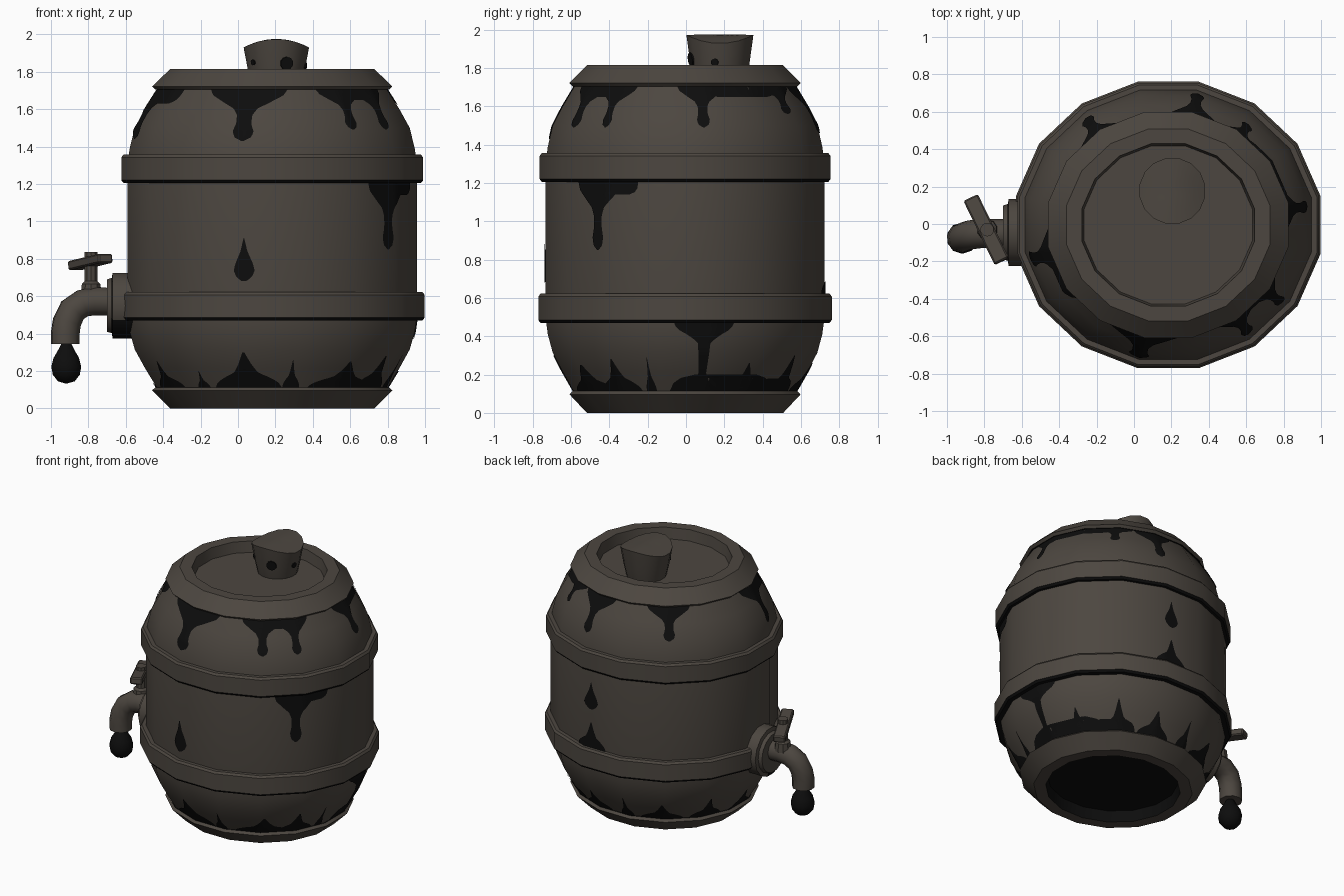
import bpy, bmesh, math
from mathutils import Vector, Matrix

if "Cube" in bpy.data.objects:
    bpy.data.objects.remove(bpy.data.objects["Cube"])

SIDES = 16
CX, CY, SQUASH = 0.183, -0.005, 0.94


def material(name, rgb):
    m = bpy.data.materials.new(name)
    m.diffuse_color = (*rgb, 1)
    m.use_nodes = True
    m.node_tree.nodes["Principled BSDF"].inputs["Base Color"].default_value = m.diffuse_color
    return m


WOOD = material("dark wood", (0.073, 0.062, 0.051))
TAR = material("black tar", (0.004, 0.004, 0.004))


def finish(name, bm, angle=32, recalc=True):
    if recalc:
        bmesh.ops.recalc_face_normals(bm, faces=bm.faces)
    me = bpy.data.meshes.new(name)
    bm.to_mesh(me)
    bm.free()
    ob = bpy.data.objects.new(name, me)
    bpy.context.collection.objects.link(ob)
    me.materials.append(WOOD)
    me.materials.append(TAR)
    bpy.ops.object.select_all(action='DESELECT')
    ob.select_set(True)
    bpy.context.view_layer.objects.active = ob
    bpy.ops.object.shade_smooth_by_angle(angle=math.radians(angle))
    return ob


def lathe(name, profile, dark=(), sides=SIDES, squash=SQUASH, matrix=None, angle=32, closed=False):
    """Turn (radius, z) points; radius is measured to the flats; dark lists black bands."""
    bm = bmesh.new()
    k = 1 / math.cos(math.pi / sides)
    rings = []
    for r, z in profile:
        if r == 0:
            rings.append([bm.verts.new((0, 0, z))] * sides)
            continue
        ring = []
        for i in range(sides):
            a = (i + 0.5) * math.tau / sides
            ring.append(bm.verts.new((r * k * math.cos(a), r * k * squash * math.sin(a), z)))
        rings.append(ring)
    if closed:
        rings.append(rings[0])
    for j in range(len(rings) - 1):
        lo, hi = rings[j], rings[j + 1]
        for i in range(sides):
            n = (i + 1) % sides
            f = bm.faces.new(list(dict.fromkeys((lo[i], lo[n], hi[n], hi[i]))))
            f.material_index = 1 if j in dark else 0
    bm.transform(matrix or Matrix.Translation((CX, CY, 0)))
    return finish(name, bm, angle)


# Barrel body
BODY = [(0.61, 0.10), (0.68, 0.215), (0.735, 0.315), (0.762, 0.41), (0.775, 0.50),
        (0.775, 1.30), (0.762, 1.39), (0.735, 1.50), (0.68, 1.60), (0.61, 1.71)]
lathe("barrel_body", BODY)

# Hoops with black undersides
for label, z, r in (("upper", 1.205, 0.807), ("lower", 0.47, 0.815)):
    lathe(label + "_hoop", [(0.76, z), (r - 0.012, z), (r, z + 0.015), (r, z + 0.137),
                            (r - 0.012, z + 0.152), (0.76, z + 0.152)], dark=(0, 1), closed=True)

# End caps with recessed heads
lathe("top_cap", [(0.58, 1.705), (0.625, 1.705), (0.642, 1.722), (0.545, 1.815), (0.462, 1.815),
                  (0.45, 1.735), (0, 1.735)], dark=(0,))
lathe("bottom_cap", [(0.58, 0.113), (0.625, 0.113), (0.642, 0.097), (0.545, 0), (0.462, 0),
                     (0.45, 0.08), (0, 0.08)], dark=(0, 4, 5))

# Bung with a top curved across its width
bung_at = Vector((0.205, 0.177, 0))
bung = lathe("bung", [(0.135, 1.735), (0.153, 1.815), (0.175, 1.975), (0.12, 1.975), (0.06, 1.975), (0, 1.975)],
             squash=1, matrix=Matrix.Translation(bung_at))
for v in bung.data.vertices:
    if v.co.z > 1.9:
        v.co.z -= 0.045 * ((v.co.x - bung_at.x) / 0.175) ** 2

# Tar spots on the bung
for i, (deg, z, r) in enumerate(((-70, 1.845, 0.036), (-10, 1.83, 0.02), (-140, 1.85, 0.015))):
    a = math.radians(deg)
    d = Vector((math.cos(a), math.sin(a), -0.13)).normalized()
    bm = bmesh.new()
    bmesh.ops.create_cone(bm, cap_ends=True, segments=10, radius1=r, radius2=r, depth=0.009)
    pos = bung_at + Vector((math.cos(a), math.sin(a), 0)) * (0.157 + (z - 1.815) * 0.14)
    bm.transform(Matrix.Translation((pos.x, pos.y, z)) @ d.to_track_quat('Z', 'Y').to_matrix().to_4x4())
    for f in bm.faces:
        f.material_index = 1
    finish("bung_spot_%d" % i, bm)


# Tar patches: thin sheets wrapped over the barrel sides
def interp(table, t):
    for (a, va), (b, vb) in zip(table, table[1:]):
        if t <= b:
            return va + (vb - va) * max(0, t - a) / (b - a)
    return table[-1][1]


RADIUS = [(z, r) for r, z in BODY]
STEP = math.tau / SIDES


def on_body(theta, z, lift=0.006):
    off = (theta + STEP / 2) % STEP - STEP / 2
    r = (interp(RADIUS, z) + lift) / math.cos(off)
    return (CX + r * math.cos(theta), CY + r * SQUASH * math.sin(theta), z)


DRIP = [(0, 1), (0.12, 0.92), (0.25, 0.62), (0.38, 0.3), (0.5, 0.2), (0.66, 0.19), (0.82, 0.27), (0.93, 0.22), (1, 0.03)]
STALK = [(0, 1), (0.1, 0.9), (0.2, 0.5), (0.3, 0.2), (0.75, 0.12), (0.9, 0.25), (1, 0.6)]
SPIKE = [(0, 1), (0.15, 0.92), (0.3, 0.65), (0.42, 0.36), (0.65, 0.2), (1, 0.03)]
TEAR = [(0, 0.03), (0.3, 0.32), (0.6, 0.85), (0.75, 1), (0.9, 0.75), (1, 0.2)]
BAND = [(0, 1), (0.5, 0.96), (0.8, 0.85), (1, 0.6)]


def patch(bm, shape, deg, z0, z1, half, rows=16, cols=8):
    grid = []
    for j in range(rows + 1):
        t = j / rows
        z = z0 + (z1 - z0) * t
        w = interp(shape, t) * half / interp(RADIUS, z)
        grid.append([bm.verts.new(on_body(math.radians(deg) + w * (2 * i / cols - 1), z))
                     for i in range(cols + 1)])
    for a, b in zip(grid, grid[1:]):
        for i in range(cols):
            q = (a[i], a[i + 1], b[i + 1], b[i])
            f = bm.faces.new(q if z1 > z0 else q[::-1])
            f.material_index = 1


def patches(name, items):
    bm = bmesh.new()
    for it in items:
        patch(bm, *it)
    finish(name, bm, recalc=False)


T, B = 1.708, 0.112
patches("upper_drips", [
    (DRIP, -102, T, 1.43, 0.21), (DRIP, -55, T, 1.49, 0.14), (DRIP, -36, T, 1.49, 0.12),
    (BAND, -45, T, 1.65, 0.2), (DRIP, -165, T, 1.44, 0.17), (BAND, -152, T, 1.63, 0.14),
    (DRIP, 8, T, 1.49, 0.13), (DRIP, 53, T, 1.56, 0.13), (BAND, 30, T, 1.65, 0.27),
    (DRIP, 78, T, 1.46, 0.14), (DRIP, 126, T, 1.5, 0.15)])
patches("middle_drips", [
    (DRIP, -38, 1.207, 0.85, 0.15), (BAND, -29, 1.207, 1.14, 0.13),
    (TEAR, -101, 0.91, 0.68, 0.056), (TEAR, 83, 1.11, 0.91, 0.056),
    (SPIKE, 83, 0.62, 0.81, 0.12)])
patches("lower_splashes", [
    (STALK, 8, 0.475, 0.12, 0.17), (BAND, 20, B, 0.2, 0.3), (BAND, 52, B, 0.18, 0.15),
    (SPIKE, -102, B, 0.3, 0.18), (SPIKE, -81, B, 0.26, 0.045), (SPIKE, -54, B, 0.25, 0.2),
    (SPIKE, -34, B, 0.28, 0.13), (SPIKE, -17, B, 0.29, 0.03), (SPIKE, 30, B, 0.26, 0.1),
    (SPIKE, 55, B, 0.3, 0.1), (SPIKE, 78, B, 0.26, 0.12), (SPIKE, 100, B, 0.28, 0.05),
    (SPIKE, 122, B, 0.25, 0.15), (SPIKE, 150, B, 0.28, 0.12), (SPIKE, 178, B, 0.25, 0.12),
    (SPIKE, -125, B, 0.2, 0.04), (SPIKE, -150, B, 0.25, 0.13)])

# Tap flange, smeared with tar underneath
turn = Matrix.Translation((-0.56, -0.045, 0.55)) @ Matrix.Rotation(-math.pi / 2, 4, 'Y')
flange = lathe("tap_flange", [(0, 0), (0.175, 0), (0.175, 0.11), (0.148, 0.115), (0.14, 0.14), (0, 0.14)],
               squash=1, sides=14, matrix=turn)
for p in flange.data.polygons:
    if p.center.z < 0.45 and p.center.y < 0 and p.center.x > -0.675:
        p.material_index = 1

# Tap spout
path = [(-0.62, -0.05, 0.57), (-0.77, -0.05, 0.572), (-0.83, -0.052, 0.562), (-0.885, -0.06, 0.525),
        (-0.915, -0.07, 0.46), (-0.924, -0.075, 0.40), (-0.924, -0.075, 0.345)]
cu = bpy.data.curves.new("tap_spout", 'CURVE')
cu.dimensions = '3D'
cu.bevel_depth = 0.078
cu.bevel_resolution = 3
cu.use_fill_caps = True
sp = cu.splines.new('POLY')
sp.points.add(len(path) - 1)
for p, co in zip(sp.points, path):
    p.co = (*co, 1)
spout = bpy.data.objects.new("tap_spout", cu)
bpy.context.collection.objects.link(spout)
cu.materials.append(WOOD)
bpy.ops.object.select_all(action='DESELECT')
spout.select_set(True)
bpy.context.view_layer.objects.active = spout
bpy.ops.object.convert(target='MESH')
bpy.ops.object.shade_smooth_by_angle(angle=math.radians(40))

# Tap stem and handle
lathe("tap_stem", [(0, 0.6), (0.055, 0.6), (0.05, 0.665), (0.035, 0.68), (0.035, 0.835), (0, 0.835)],
      sides=10, squash=1, matrix=Matrix.Translation((-0.785, -0.03, 0)))
bm = bmesh.new()
bmesh.ops.create_cube(bm, size=1)
bmesh.ops.scale(bm, vec=(0.38, 0.085, 0.05), verts=bm.verts)
bmesh.ops.bevel(bm, geom=bm.edges[:], offset=0.008, segments=1, affect='EDGES')
bm.transform(Matrix.Translation((-0.79, -0.03, 0.783)) @ Matrix.Rotation(math.radians(-64), 4, 'Z')
             @ Matrix.Rotation(math.radians(-6), 4, 'Y'))
finish("tap_handle", bm)

# Hanging drop
lathe("hanging_drop", [(0, 0.132), (0.045, 0.145), (0.072, 0.18), (0.08, 0.222), (0.068, 0.27),
                       (0.042, 0.315), (0.025, 0.35), (0, 0.35)], dark=range(7), sides=10, squash=1,
      matrix=Matrix.Translation((-0.918, -0.075, 0)), angle=60)
